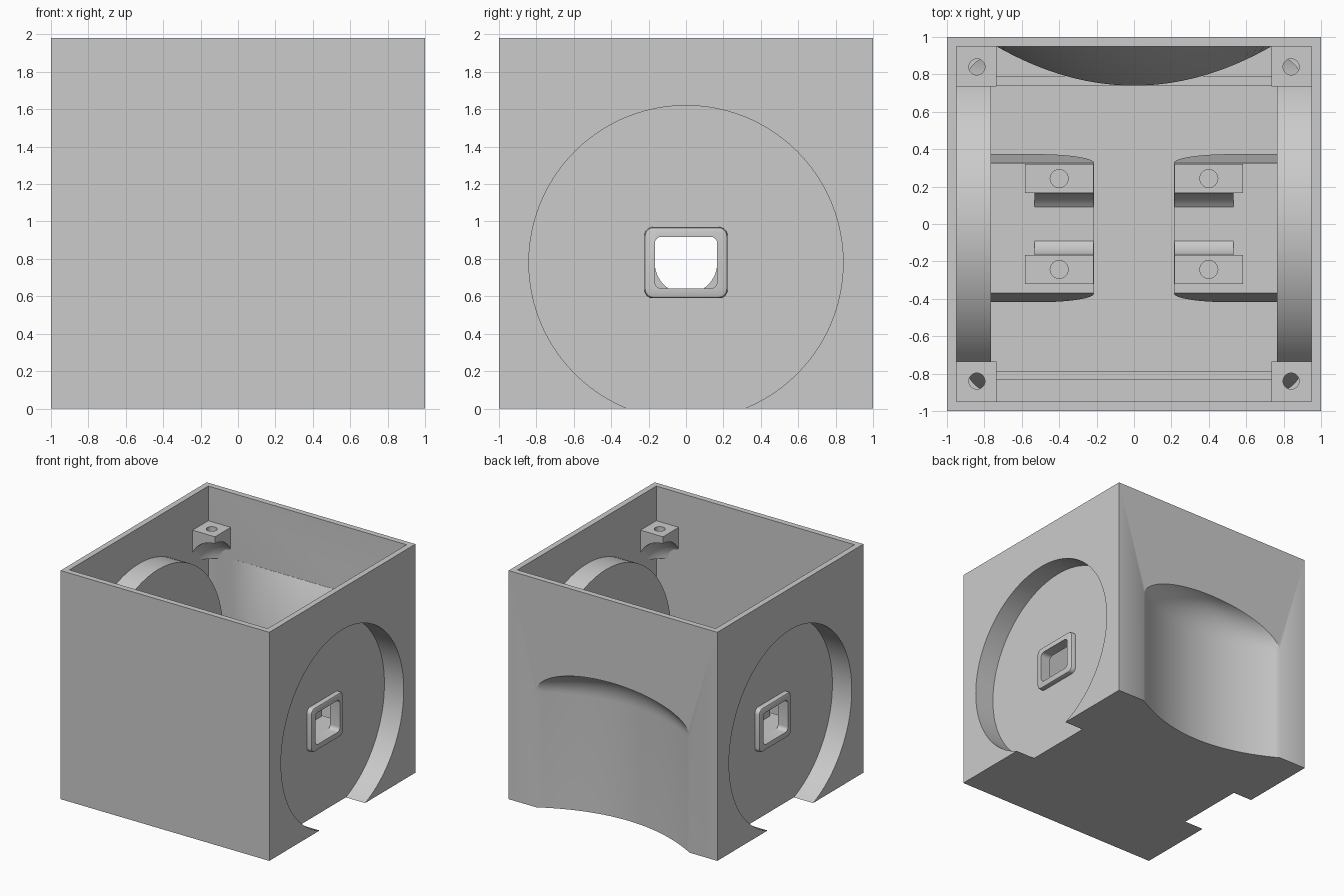
import bpy, bmesh
from math import sin, cos, pi, radians, sqrt
from mathutils import Vector

if "Cube" in bpy.data.objects:
    bpy.data.objects.remove(bpy.data.objects["Cube"])

grey = bpy.data.materials.new("plain_grey")
grey.use_nodes = True
COLOUR = (0.6, 0.6, 0.6, 1)
grey.diffuse_color = COLOUR
grey.node_tree.nodes["Principled BSDF"].inputs["Base Color"].default_value = COLOUR

WALL, HEIGHT = 0.05, 1.98
AXLE_Z, WELL_R = 0.78, 0.84
PLATFORM_Z = 0.64


def loft(name, rings):
    """Closed solid skinned through rings that have equal point counts."""
    bm = bmesh.new()
    rows = [[bm.verts.new(p) for p in ring] for ring in rings]
    n = len(rows[0])
    for a, b in zip(rows, rows[1:]):
        for i in range(n):
            j = (i + 1) % n
            bm.faces.new((a[i], a[j], b[j], b[i]))
    bm.faces.new(rows[0][::-1])
    bm.faces.new(rows[-1])
    bmesh.ops.recalc_face_normals(bm, faces=bm.faces[:])
    mesh = bpy.data.meshes.new(name)
    bm.to_mesh(mesh)
    bm.free()
    mesh.materials.append(grey)
    obj = bpy.data.objects.new(name, mesh)
    bpy.context.collection.objects.link(obj)
    return obj


def box(name, x, y, z):
    return loft(name, [[(x[0], y[0], h), (x[1], y[0], h), (x[1], y[1], h), (x[0], y[1], h)] for h in z])


def rod(name, axis, centre, radius, span, n=96):
    """Cylinder along x or z."""
    ring = [(radius * cos(2 * pi * i / n), radius * sin(2 * pi * i / n)) for i in range(n)]
    u, v = centre
    if axis == "x":
        return loft(name, [[(s, u + a, v + b) for a, b in ring] for s in span])
    return loft(name, [[(u + a, v + b, s) for a, b in ring] for s in span])


def rounded(half_y, half_z, r, x, n=6):
    """Rounded rectangle around the axle, at a given x."""
    pts = []
    for k, (sy, sz) in enumerate(((1, 1), (-1, 1), (-1, -1), (1, -1))):
        for i in range(n + 1):
            a = (k + i / n) * pi / 2
            pts.append((x, sy * (half_y - r) + r * cos(a), AXLE_Z + sz * (half_z - r) + r * sin(a)))
    return pts


def cut(obj, *cutters):
    """Subtract the cutters for good and remove them."""
    bpy.context.view_layer.objects.active = obj
    for cutter in cutters:
        cutter.hide_render = True
        mod = obj.modifiers.new("cut", "BOOLEAN")
        mod.operation, mod.solver, mod.object = "DIFFERENCE", "EXACT", cutter
        bpy.ops.object.modifier_apply(modifier=mod.name)
        bpy.data.objects.remove(cutter)
    return obj


def arch_ring(z, half, depth, face_y, n=40):
    """Bowed outline reaching in from the back face."""
    xs = [-1 + 2 * i / n for i in range(n + 1)]
    arc = [(half * t, face_y - depth * (1 - t * t), z) for t in xs]
    return arc + [(half, 1.06, z), (-half, 1.06, z)]


# Hollow interior, leaving room for the wheel wells and the back bulge
cavity = box("cavity", (-0.95, 0.95), (-0.95, 0.95), (WALL, 2.2))
bulge = loft("bulge", [arch_ring(z, 0.735, d, 0.95) for z, d in ((-0.1, 0.21), (1.0, 0.21), (1.41, 0.002))])
drums = [rod("drum", "x", (0, AXLE_Z), WELL_R + WALL, (s * 0.765, s * 1.1)) for s in (-1, 1)]
cut(cavity, bulge, *drums)

# Domed recess on the back
rings = [arch_ring(-0.1, 0.735, 0.21, 1.0)]
for i in range(15):
    a = radians(88) * i / 14
    rings.append(arch_ring(1.0 + 0.27 * sin(a), 0.735 * cos(a), 0.21 * cos(a), 1.0))
recess = loft("recess", rings)

# Main body with wheel wells and axle openings
body = box("body", (-1, 1), (-1, 1), (0, HEIGHT))
wells = [rod("well", "x", (0, AXLE_Z), WELL_R, (s * 0.815, s * 1.1)) for s in (-1, 1)]
holes = [loft("hole", [rounded(0.167, 0.138, 0.035, s * x) for x in (0.7, 0.9)]) for s in (-1, 1)]
cut(body, cavity, recess, *wells, *holes)
parts = [body]

for side, s in (("left", 1), ("right", -1)):
    # Raised frame around the axle opening
    frame = loft(side + "_axle_frame", [rounded(0.222 - d, 0.19 - d, 0.045, s * x)
                                        for x, d in ((0.8, 0), (0.845, 0), (0.855, 0.004), (0.86, 0.014))])
    cut(frame, loft("hole", [rounded(0.167, 0.138, 0.035, s * x) for x in (0.7, 0.95)]))
    parts.append(frame)

    # Motor platform with sloping sides and a rounded underside
    rings = []
    for i in range(17):
        a = pi / 2 * i / 16
        x = 0.215 + 0.3 * (1 - cos(a))
        drop = 0.02 + 0.4 * sin(a)
        y = 0.115 * drop
        rings.append([(s * x, -0.37, PLATFORM_Z), (s * x, 0.325, PLATFORM_Z),
                      (s * x, 0.325 + y, PLATFORM_Z - drop), (s * x, -0.37 - y, PLATFORM_Z - drop)])
    rings.append([(s * 0.785, p[1], p[2]) for p in rings[-1]])
    parts.append(loft(side + "_motor_platform", rings))

    # Screw blocks and curved cheeks of the motor cradle
    for end, t in (("back", 1), ("front", -1)):
        ys = sorted((t * 0.165, t * 0.32))
        block = box(f"{side}_{end}_screw_block", sorted((s * 0.217, s * 0.583)), ys, (PLATFORM_Z - 0.01, AXLE_Z))
        cut(block, rod("screw_hole", "z", (s * 0.4, t * 0.243), 0.048, (0.66, 1.0), 32))
        arc = [(sqrt(0.167 ** 2 - (AXLE_Z - z) ** 2), z)
               for z in (PLATFORM_Z + 0.14 * i / 12 for i in range(13))]
        shape = arc + [(0.17, AXLE_Z), (0.17, PLATFORM_Z)]
        cheek = loft(f"{side}_{end}_cradle_cheek", [[(s * x, t * y, z) for y, z in shape] for x in (0.217, 0.533)])
        parts += [block, cheek]

        # Corner lid mounts, hollowed below
        mount = box(f"{side}_{end}_lid_mount", sorted((s * 0.735, s * 0.97)), sorted((t * 0.735, t * 0.97)), (1.38, 1.68))
        bpy.ops.mesh.primitive_uv_sphere_add(segments=64, ring_count=32, radius=0.24,
                                             location=(s * 0.735, t * 0.735, 1.38))
        scoop = bpy.context.object
        scoop.data.materials.append(grey)
        cut(mount, scoop, rod("screw_hole", "z", (s * 0.84, t * 0.84), 0.043, (1.55, 1.8), 32))
        parts.append(mount)

# Low rails across the floor
for name, y in (("front_floor_rail", -0.835), ("back_floor_rail", 0.74)):
    parts.append(box(name, (-0.735, 0.735), (y, y + 0.05), (0.04, 0.12)))

# Smooth curved surfaces, keep edges crisp
for obj in parts:
    bpy.ops.object.select_all(action="DESELECT")
    obj.select_set(True)
    bpy.context.view_layer.objects.active = obj
    bpy.ops.object.shade_smooth_by_angle(angle=radians(30))
